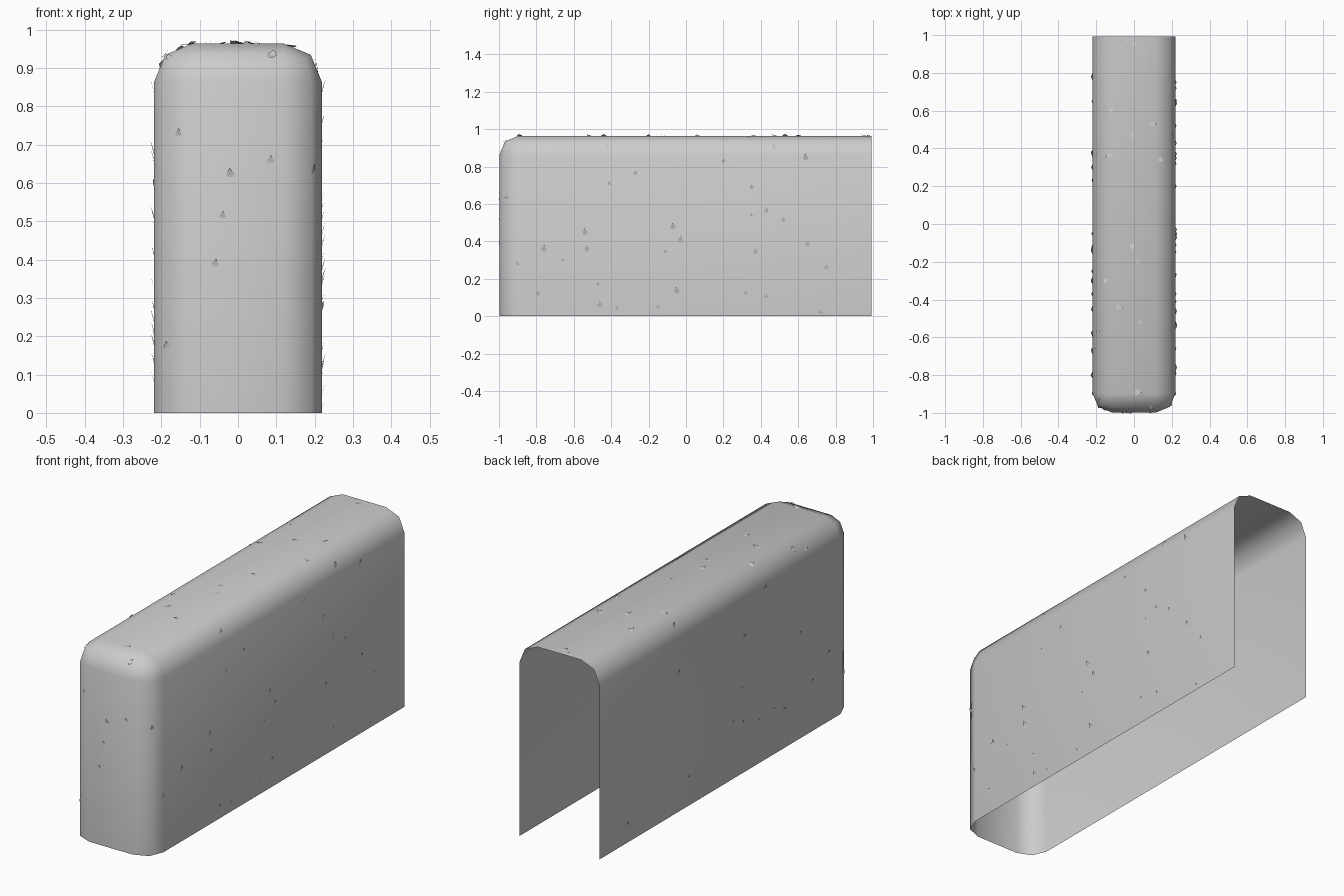
import bpy, bmesh, math, random
from mathutils import Vector, Matrix
from mathutils.bvhtree import BVHTree

if "Cube" in bpy.data.objects:
    bpy.data.objects.remove(bpy.data.objects["Cube"])

random.seed(4)
W, F, B, H, R = 0.219, -0.997, 0.992, 0.964, 0.1


def make_object(name, bm):
    mesh = bpy.data.meshes.new(name)
    bm.to_mesh(mesh)
    bm.free()
    obj = bpy.data.objects.new(name, mesh)
    bpy.context.collection.objects.link(obj)
    return obj


# Hedge shell: box open at the back and underside, rounded elsewhere
bm = bmesh.new()
bmesh.ops.create_cube(bm, size=1)
for v in bm.verts:
    v.co = (v.co.x * 2 * W, F if v.co.y < 0 else B, H if v.co.z > 0 else 0)
bm.normal_update()
bmesh.ops.delete(bm, geom=[f for f in bm.faces if f.normal.y > 0.9 or f.normal.z < -0.9],
                 context='FACES_ONLY')
bmesh.ops.bevel(bm, geom=[e for e in bm.edges if len(e.link_faces) == 2], offset=R,
                segments=2, profile=0.5, affect='EDGES', clamp_overlap=False)
for f in bm.faces:
    f.smooth = True
tree = BVHTree.FromBMesh(bm)
make_object("hedge_shell", bm)

# Leaf positions on each face, measured in that face's own plane
right = [(-.42, .91), (-.41, .71), (-.27, .765), (-.53, .36), (-.79, .12), (-.90, .28),
         (-.66, .30), (-.76, .36), (-.54, .45), (-.11, .345), (-.03, .41), (-.07, .48),
         (-.47, .17), (-.46, .06), (-.37, .04), (-.15, .05), (-.05, .135), (.20, .83),
         (.47, .90), (.64, .85), (.35, .69), (.43, .565), (.52, .515), (.35, .54),
         (.65, .385), (.37, .345), (.75, .26), (.32, .125), (.43, .105), (.72, .02)]
left = [(.78, .09), (.30, .14), (.23, .14), (-.05, .28), (-.13, .25), (-.25, .21),
        (-.37, .22), (-.45, .19), (.375, .69), (-.14, .67), (-.12, .42), (-.58, .52),
        (-.80, .34), (-.67, .25), (.375, .92), (.65, .5), (-.3, .85), (-.9, .6)]
front = [(-.155, .73), (-.02, .625), (.085, .66), (.195, .635), (-.04, .515),
         (-.06, .39), (-.185, .175), (.09, .935)]
top = [(.10, .53), (.14, .34), (.05, .06), (-.01, -.12), (.02, -.2), (-.15, -.3),
       (-.08, -.44), (.03, -.52), (-.19, -.57), (-.2, -.65), (.02, -.89), (-.04, .975),
       (0, .95), (-.12, .6), (-.01, .47), (-.13, .36), (-.18, -.93)]

# Leaves: pointed, slightly bent blades lifting away from the surface
OUTLINE = [(-.12, 0), (.12, 0), (.36, .4), (0, 1), (-.36, .4)]


def add_leaf(bm, origin, direction, spin):
    hit, n, _, _ = tree.ray_cast(Vector(origin), Vector(direction))
    if hit is None:
        return
    n = n if n.dot(Vector(direction)) < 0 else -n
    up = Vector((0, 0, 1)) if abs(n.z) < 0.8 else Vector((0, 1, 0))
    up = Matrix.Rotation(random.uniform(-spin, spin), 3, n) @ (up - n * up.dot(n)).normalized()
    side = up.cross(n)
    size = random.uniform(0.024, 0.046)
    verts = []
    for a, b in OUTLINE:
        lift = -0.001 + size * (0.12 * b + 0.13 * b * b)
        verts.append(bm.verts.new(hit + side * a * size + up * (b - 0.5) * size + n * lift))
    bm.faces.new((verts[0], verts[1], verts[2], verts[4]))
    bm.faces.new((verts[4], verts[2], verts[3]))


bm = bmesh.new()
for y, z in right:
    add_leaf(bm, (2, y, z), (-1, 0, 0), 0.25)
for y, z in left:
    add_leaf(bm, (-2, y, z), (1, 0, 0), 0.25)
for x, z in front:
    add_leaf(bm, (x, -2, z), (0, 1, 0), 0.25)
for x, y in top:
    add_leaf(bm, (x, y, 2), (0, 0, -1), math.pi)
make_object("leaves", bm)
